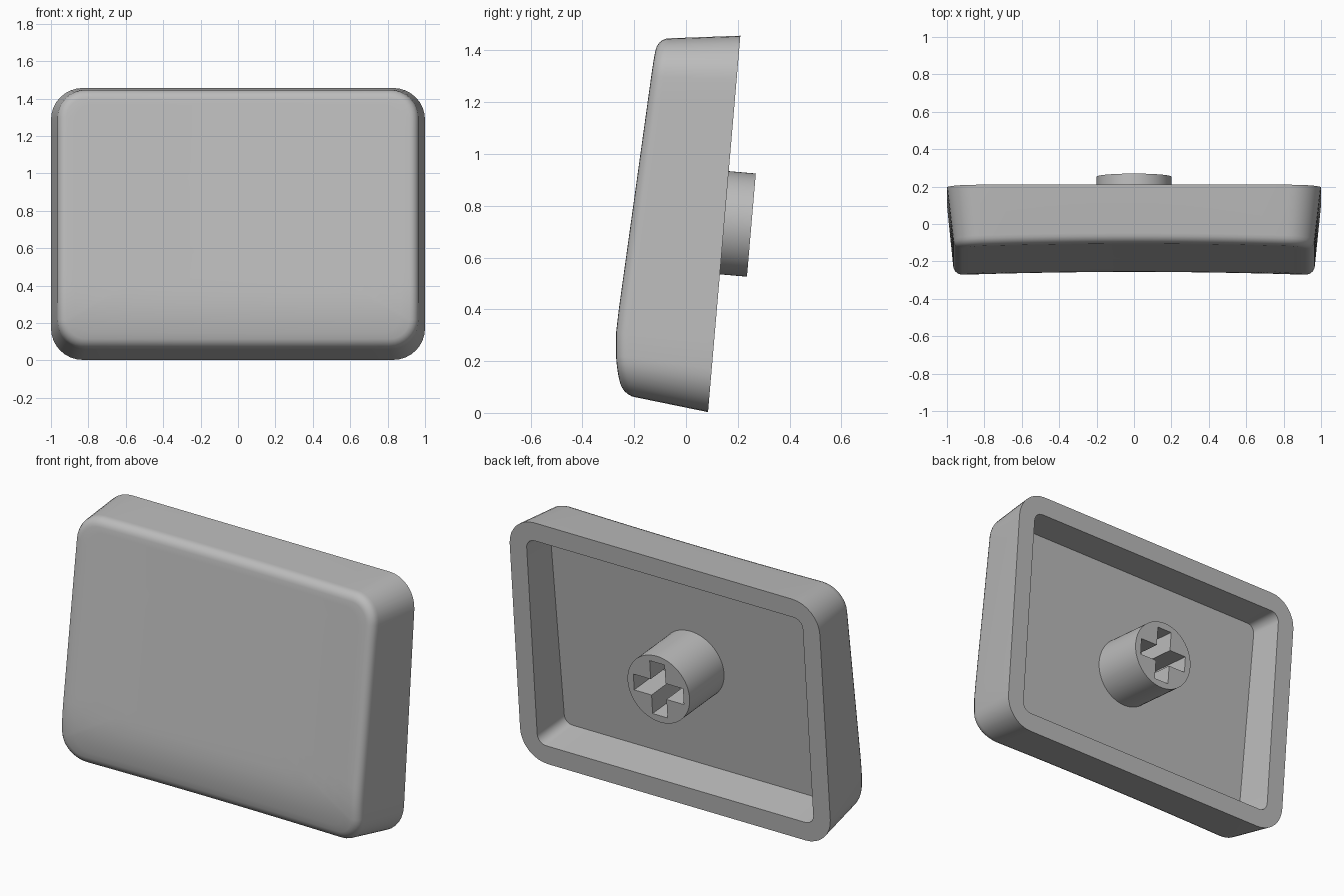
import bpy, bmesh, math
from mathutils import Matrix

if "Cube" in bpy.data.objects:
    bpy.data.objects.remove(bpy.data.objects["Cube"])

# Local frame: x across, y up along the back plane, z from the back towards the front
A = math.atan2(0.125, 1.454)
S, C = math.sin(A), math.cos(A)
FRAME = Matrix(((1, 0, 0, 0), (0, S, -C, 0.085), (0, C, S, 0.003), (0, 0, 0, 1)))
HEIGHT, MID = 1.459, 0.7295

grey = bpy.data.materials.new("light grey plastic")
grey.diffuse_color = (0.5, 0.5, 0.5, 1)
grey.use_nodes = True
grey.node_tree.nodes["Principled BSDF"].inputs["Base Color"].default_value = grey.diffuse_color


def make_object(name, bm):
    bmesh.ops.recalc_face_normals(bm, faces=bm.faces)
    mesh = bpy.data.meshes.new(name)
    bm.to_mesh(mesh)
    bm.free()
    mesh.materials.append(grey)
    obj = bpy.data.objects.new(name, mesh)
    bpy.context.collection.objects.link(obj)
    obj.matrix_world = FRAME
    return obj


def outline(inset, radius, corner=8, side=12):
    """Rounded rectangle inset from the back edge of the cap."""
    hx, hy = 1 - inset - radius, MID - inset - radius
    arcs = []
    for k, (sx, sy) in enumerate(((1, 1), (-1, 1), (-1, -1), (1, -1))):
        arcs.append([(sx * hx + radius * math.cos((k + i / corner) * math.pi / 2),
                      MID + sy * hy + radius * math.sin((k + i / corner) * math.pi / 2))
                     for i in range(corner + 1)])
    pts = []
    for k, arc in enumerate(arcs):
        pts += arc
        (x0, y0), (x1, y1) = arc[-1], arcs[(k + 1) % 4][0]
        pts += [(x0 + (x1 - x0) * i / side, y0 + (y1 - y0) * i / side) for i in range(1, side)]
    return pts


def front(x, y):
    """Front surface: sloped, curling back at the lower edge, gently dished."""
    t = 0.33 - y
    return 0.382 + 0.0525 * t - (0.68 * t * t if t > 0 else 0) - 0.018 * (1 - x * x)


def floor(x, y):
    return 0.235 - 0.03 * y


# Cap shell: cavity floor, cavity wall, rim, outer wall, front fillet, dished face
rings = [[(x, y, floor(x, y)) for x, y in outline(0.125, 0.05)],
         [(x, y, 0) for x, y in outline(0.11, 0.055)],
         [(x, y, 0) for x, y in outline(0, 0.17)]]
F = 0.05
for i in range(6):
    a = i / 5 * math.pi / 2
    inset = 0.033 + F * (1 - math.cos(a))
    rings.append([(x, y, front(x, y) - F * (1 - math.sin(a)))
                  for x, y in outline(inset, 0.185 - inset)])
edge = rings[-1]
for s in (0.95, 0.88, 0.8, 0.7, 0.6, 0.5, 0.4, 0.3, 0.2, 0.1):
    ring = [(x * s, MID + (y - MID) * s) for x, y, _ in edge]
    rings.append([(x, y, front(x, y)) for x, y in ring])

bm = bmesh.new()
loops = [[bm.verts.new(p) for p in ring] for ring in rings]
n = len(edge)
for a, b in zip(loops, loops[1:]):
    for i in range(n):
        j = (i + 1) % n
        bm.faces.new((a[i], a[j], b[j], b[i]))
bm.faces.new(loops[0])
pole = bm.verts.new((0, MID, front(0, MID)))
for i in range(n):
    bm.faces.new((loops[-1][i], loops[-1][(i + 1) % n], pole))
shell = make_object("cap_shell", bm)


def prism(name, pts, z0, z1):
    bm = bmesh.new()
    low = [bm.verts.new((x, y, z0)) for x, y in pts]
    high = [bm.verts.new((x, y, z1)) for x, y in pts]
    bm.faces.new(low)
    bm.faces.new(high)
    for i in range(len(pts)):
        j = (i + 1) % len(pts)
        bm.faces.new((low[i], low[j], high[j], high[i]))
    return make_object(name, bm)


# Mounting stem with a cross-shaped socket
CY = 0.734
circle = [(0.2 * math.cos(i * math.tau / 64), CY + 0.2 * math.sin(i * math.tau / 64))
          for i in range(64)]
stem = prism("mounting_stem", circle, -0.105, 0.225)
L, W = 0.16, 0.048
cross = []
for k in range(4):
    c, s = (1, 0, -1, 0)[k], (0, 1, 0, -1)[k]
    cross += [(c * x - s * y, CY + s * x + c * y) for x, y in ((L, -W), (L, W), (W, W))]
cutter = prism("socket_cutter", cross, -0.2, 0.15)
cutter.hide_render = True
cut = stem.modifiers.new("socket", 'BOOLEAN')
cut.operation, cut.solver, cut.object = 'DIFFERENCE', 'EXACT', cutter
bpy.context.view_layer.objects.active = stem
bpy.ops.object.modifier_apply(modifier="socket")
bpy.data.objects.remove(cutter)

# Smooth shading with sharp edges kept
for obj in (shell, stem):
    bpy.ops.object.select_all(action='DESELECT')
    obj.select_set(True)
    bpy.context.view_layer.objects.active = obj
    bpy.ops.object.shade_smooth_by_angle(angle=math.radians(30))
